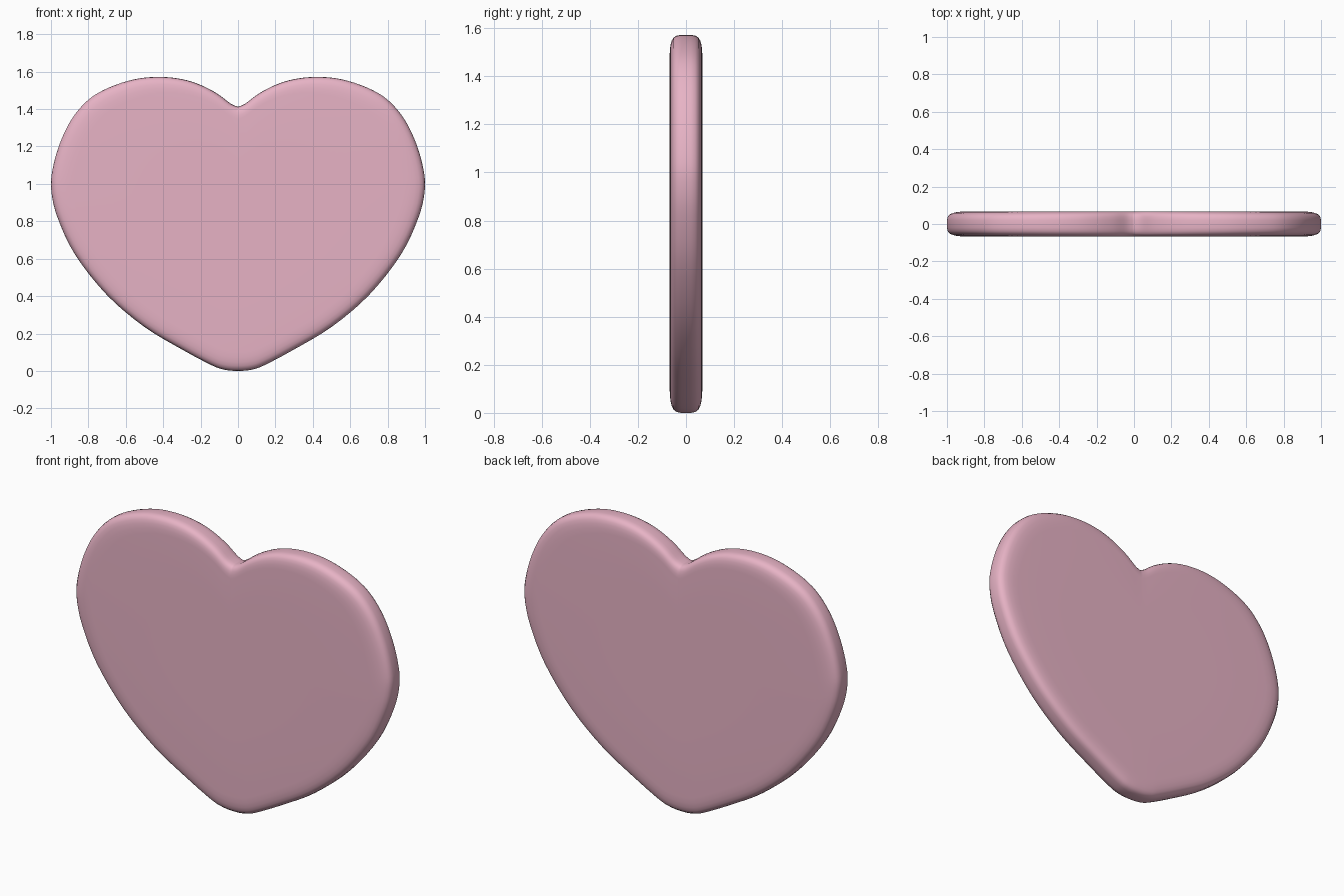
import bpy, bmesh
from mathutils import Vector

if "Cube" in bpy.data.objects:
    bpy.data.objects.remove(bpy.data.objects["Cube"])

# Right half of the heart outline (x, z), from the notch down to the tip
HALF = [(0, 1.412), (0.04, 1.43), (0.11, 1.482), (0.2, 1.529), (0.3, 1.56), (0.42, 1.572),
        (0.55, 1.56), (0.69, 1.515), (0.8, 1.45), (0.89, 1.345), (0.955, 1.21),
        (0.993, 1.07), (0.998, 0.96), (0.965, 0.82), (0.87, 0.62), (0.7, 0.405),
        (0.5, 0.235), (0.3, 0.115), (0.14, 0.03), (0.07, 0.006), (0, 0.0)]
CENTRE = Vector((0, 0.85))
STEPS = 4


def smooth_half():
    """Catmull-Rom through the half outline, cusp at the notch, round at the tip."""
    p = [Vector(q) for q in HALF]
    p = [p[0] * 2 - p[1]] + p + [Vector((-p[-2].x, p[-2].y))]
    out = []
    for i in range(1, len(p) - 2):
        a, b, c, d = p[i - 1:i + 3]
        for s in range(STEPS):
            t = s / STEPS
            out.append(0.5 * (2 * b + (c - a) * t + (2 * a - 5 * b + 4 * c - d) * t * t
                              + (3 * b - a - 3 * c + d) * t ** 3))
    out.append(p[-2])
    return out


half = smooth_half()
outline = half + [Vector((-q.x, q.y)) for q in reversed(half[1:-1])]

# Rounded rim: (scale towards centre, depth) from front to back
front = [(0.5, -0.068), (0.88, -0.068), (0.915, -0.067), (0.945, -0.064), (0.968, -0.059),
         (0.985, -0.051), (0.996, -0.038), (1.0, -0.02)]
profile = front + [(s, -y) for s, y in reversed(front)]

bm = bmesh.new()
rings = []
for s, y in profile:
    ring = []
    for q in outline:
        v = CENTRE + (q - CENTRE) * s
        ring.append(bm.verts.new((v.x, y, v.y)))
    rings.append(ring)
n = len(outline)
for a, b in zip(rings, rings[1:]):
    for i in range(n):
        j = (i + 1) % n
        bm.faces.new((a[i], a[j], b[j], b[i]))

# Flat faces closed with a fan
for ring, y in ((rings[0], -0.068), (rings[-1], 0.068)):
    c = bm.verts.new((0, y, CENTRE.y))
    for i in range(n):
        bm.faces.new((c, ring[i], ring[(i + 1) % n]))
bmesh.ops.recalc_face_normals(bm, faces=bm.faces)
for f in bm.faces:
    f.smooth = True

mesh = bpy.data.meshes.new("heart")
bm.to_mesh(mesh)
bm.free()
heart = bpy.data.objects.new("heart", mesh)
bpy.context.collection.objects.link(heart)

pink = bpy.data.materials.new("pink")
pink.diffuse_color = (0.8, 0.45, 0.56, 1)
pink.use_nodes = True
pink.node_tree.nodes["Principled BSDF"].inputs["Base Color"].default_value = pink.diffuse_color
mesh.materials.append(pink)
